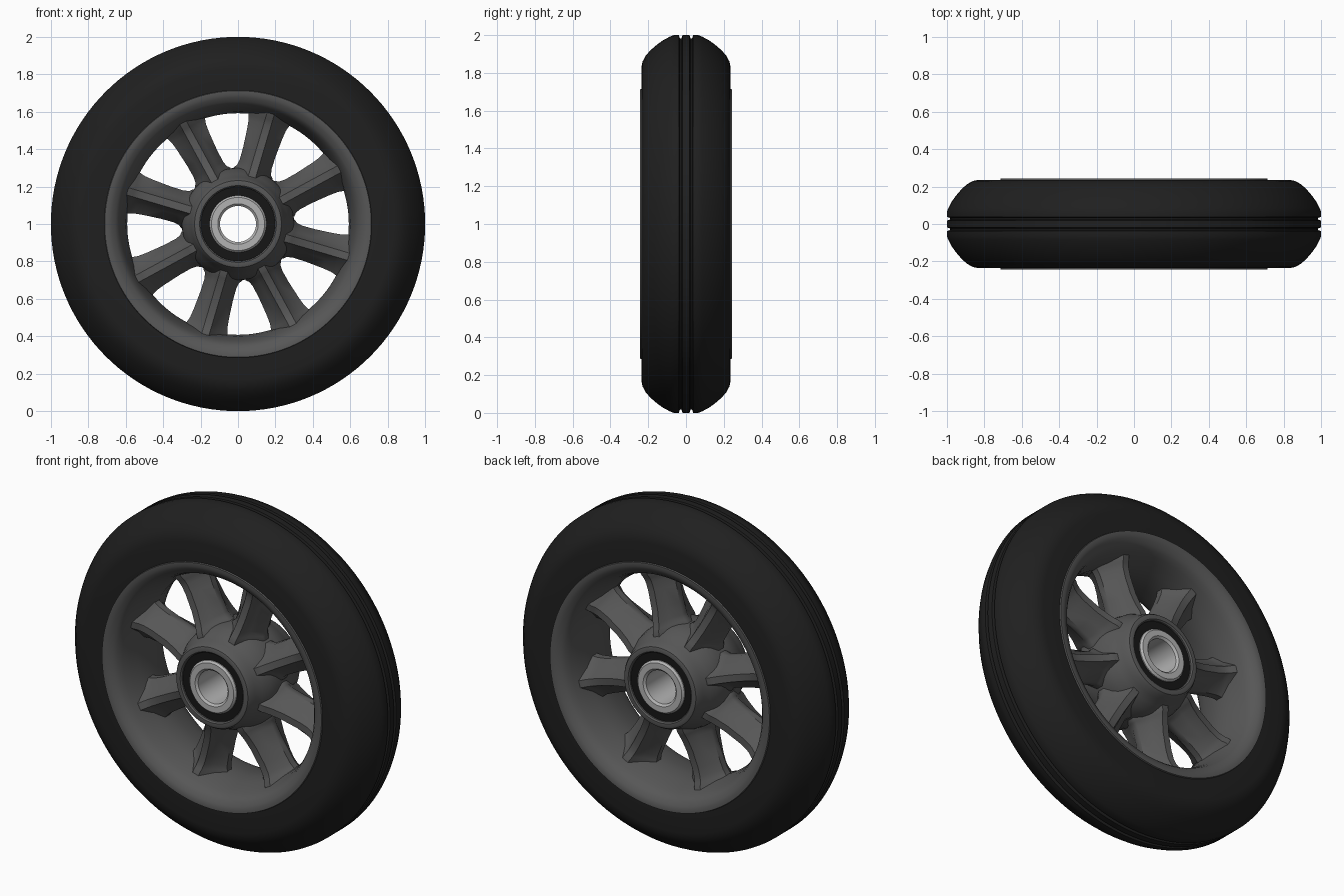
import bpy, bmesh, math
from mathutils import Vector

if "Cube" in bpy.data.objects:
    bpy.data.objects.remove(bpy.data.objects["Cube"])

SEG = 128


def material(name, c):
    m = bpy.data.materials.new(name)
    m.diffuse_color = (c, c, c, 1)
    m.use_nodes = True
    m.node_tree.nodes["Principled BSDF"].inputs["Base Color"].default_value = m.diffuse_color
    return m


rubber = material("black_rubber", 0.014)
seal_black = material("seal_black", 0.008)
grey = material("grey_plastic", 0.095)
steel = material("light_steel", 0.45)


def finish(name, bm, mat, angle):
    bmesh.ops.recalc_face_normals(bm, faces=bm.faces)
    me = bpy.data.meshes.new(name)
    bm.to_mesh(me)
    bm.free()
    me.materials.append(mat)
    ob = bpy.data.objects.new(name, me)
    bpy.context.collection.objects.link(ob)
    bpy.ops.object.select_all(action='DESELECT')
    ob.select_set(True)
    bpy.context.view_layer.objects.active = ob
    bpy.ops.object.shade_smooth_by_angle(angle=math.radians(angle))
    return ob


def lathe(name, half, mat, angle=35):
    """Spin a half profile of (radius, y), mirrored in y, round the wheel axis."""
    prof = half + [(r, -y) for r, y in reversed(half) if y > 1e-6]
    bm = bmesh.new()
    rings = []
    for i in range(SEG):
        a = 2 * math.pi * i / SEG
        rings.append([bm.verts.new((r * math.cos(a), y, 1 + r * math.sin(a))) for r, y in prof])
    n = len(prof)
    for i in range(SEG):
        p, q = rings[i], rings[(i + 1) % SEG]
        for j in range(n):
            k = (j + 1) % n
            bm.faces.new((p[j], p[k], q[k], q[j]))
    return finish(name, bm, mat, angle)


# tyre: flat tread with two grooves, rounded shoulders
lathe("tyre", [(1.0, 0.0), (1.0, 0.018), (0.982, 0.024), (0.982, 0.032), (1.0, 0.038),
               (1.0, 0.065), (0.992, 0.085), (0.975, 0.118), (0.95, 0.153), (0.92, 0.188),
               (0.89, 0.214), (0.86, 0.23), (0.83, 0.236), (0.70, 0.236), (0.69, 0.2)], rubber)

# rim: barrel with a rolled lip on both sides
lathe("rim", [(0.70, 0.0), (0.70, 0.2), (0.715, 0.235), (0.712, 0.244), (0.69, 0.244),
              (0.675, 0.236), (0.655, 0.225), (0.638, 0.205), (0.625, 0.175),
              (0.612, 0.13), (0.60, 0.07), (0.592, 0.0)], grey)

# hub: flared barrel with a seat for the bearing
lathe("hub", [(0.30, 0.0), (0.298, 0.06), (0.288, 0.11), (0.268, 0.155), (0.25, 0.195),
              (0.242, 0.225), (0.232, 0.24), (0.22, 0.244), (0.205, 0.243), (0.198, 0.235),
              (0.198, 0.0)], grey)

# bearing seal and axle sleeve
lathe("bearing_seal", [(0.202, 0.0), (0.202, 0.226), (0.14, 0.226), (0.14, 0.0)], seal_black)
lathe("axle_sleeve", [(0.152, 0.0), (0.152, 0.232), (0.142, 0.243), (0.108, 0.243),
                      (0.096, 0.232), (0.096, 0.0)], steel)

# spokes: (radius, width, half depth), ridged front and back, flared at both ends
STATIONS = [(0.25, 0.22, 0.17), (0.285, 0.215, 0.165), (0.30, 0.19, 0.158), (0.33, 0.178, 0.146),
            (0.40, 0.18, 0.128), (0.50, 0.195, 0.118), (0.55, 0.208, 0.12),
            (0.58, 0.228, 0.128), (0.60, 0.26, 0.14), (0.64, 0.28, 0.15)]
for i in range(8):
    a = math.radians(28.5 + 45 * i)
    out = Vector((math.cos(a), 0, math.sin(a)))
    side = Vector((-math.sin(a), 0, math.cos(a)))
    bm = bmesh.new()
    rings = []
    for r, w, d in STATIONS:
        h = w / 2
        sec = [(h, 0.02), (h * 0.5, d * 0.55), (0.02, d), (-0.02, d), (-h * 0.5, d * 0.55), (-h, 0.02)]
        sec += [(-s, -y) for s, y in sec]
        rings.append([bm.verts.new(Vector((0, y, 1)) + out * r + side * s) for s, y in sec])
    for p, q in zip(rings, rings[1:]):
        for j in range(12):
            k = (j + 1) % 12
            bm.faces.new((p[j], p[k], q[k], q[j]))
    bm.faces.new(rings[0])
    bm.faces.new(rings[-1])
    finish("spoke_%d" % (i + 1), bm, grey, 40)
